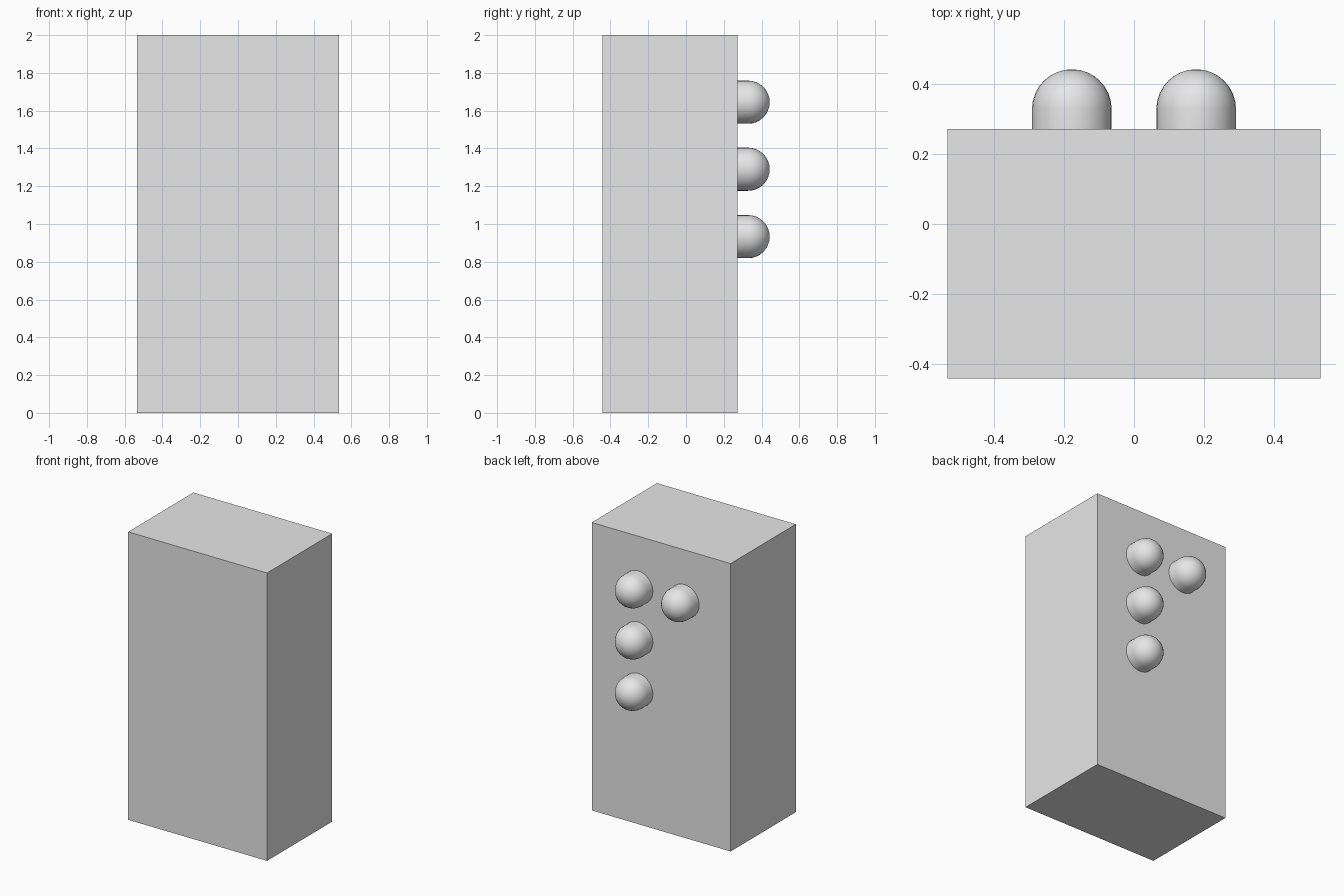
import bpy, bmesh, math
from mathutils import Matrix, Vector

cube = bpy.data.objects.get("Cube")
if cube:
    bpy.data.objects.remove(cube, do_unlink=True)

BACK_Y = 0.272
RADIUS = 0.114
COLLAR = 0.057

grey = bpy.data.materials.new("light grey")
grey.use_nodes = True
colour = (0.8, 0.8, 0.8, 1)
grey.diffuse_color = colour
grey.node_tree.nodes["Principled BSDF"].inputs["Base Color"].default_value = colour


def add_object(name, bm):
    bmesh.ops.recalc_face_normals(bm, faces=bm.faces)
    mesh = bpy.data.meshes.new(name)
    bm.to_mesh(mesh)
    bm.free()
    mesh.materials.append(grey)
    obj = bpy.data.objects.new(name, mesh)
    bpy.context.collection.objects.link(obj)
    return obj


# Upright box body
bm = bmesh.new()
size = Vector((1.067, 0.715, 2))
centre = Vector((0, BACK_Y - size.y / 2, 1))
bmesh.ops.create_cube(bm, size=1, matrix=Matrix.Translation(centre) @ Matrix.Diagonal(size.to_4d()))
add_object("body", bm)


# Round knob: a short collar capped by a hemisphere, turned about the y axis
def knob(name, x, z, segments=32, rings=8):
    bm = bmesh.new()
    profile = [(RADIUS, 0)]
    for i in range(rings + 1):
        a = math.pi / 2 * i / rings
        profile.append((RADIUS * math.cos(a), COLLAR + RADIUS * math.sin(a)))
    verts = [bm.verts.new((r, y, 0)) for r, y in profile]
    edges = [bm.edges.new(pair) for pair in zip(verts, verts[1:])]
    bmesh.ops.spin(bm, geom=verts + edges, cent=(0, 0, 0), axis=(0, 1, 0),
                   angle=2 * math.pi, steps=segments)
    bmesh.ops.remove_doubles(bm, verts=bm.verts, dist=0.0005)
    obj = add_object(name, bm)
    obj.location = (x, BACK_Y, z)
    obj.data.shade_smooth()


# Column of three knobs on the left, a single one at the top right
for label, z in (("top", 1.645), ("middle", 1.29), ("lower", 0.933)):
    knob("left_" + label + "_knob", 0.178, z)
knob("right_top_knob", -0.178, 1.645)
